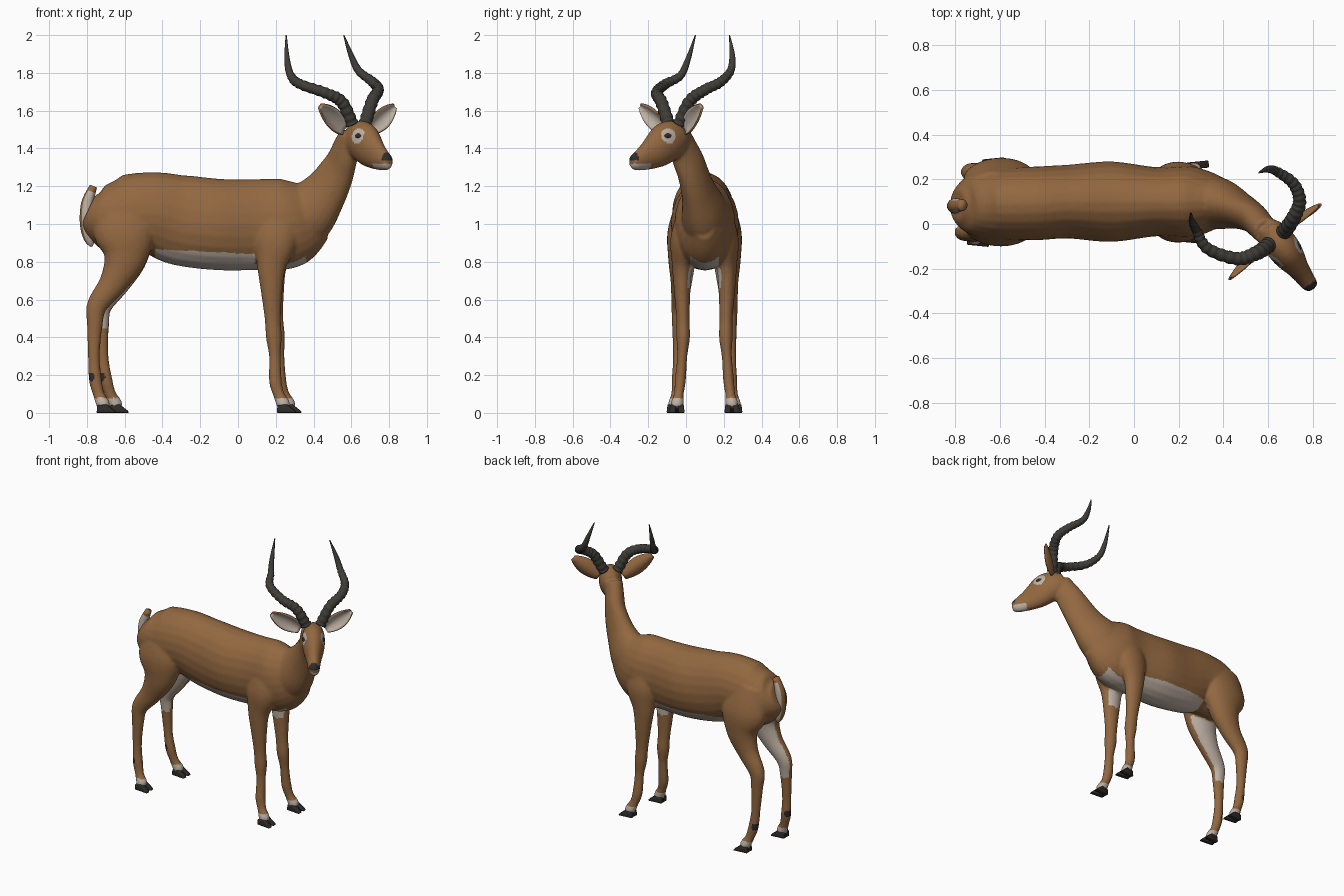
import bpy, bmesh, math
from mathutils import Vector, Matrix

if "Cube" in bpy.data.objects:
    bpy.data.objects.remove(bpy.data.objects["Cube"])


def material(name, rgb):
    m = bpy.data.materials.new(name)
    m.use_nodes = True
    m.diffuse_color = (*rgb, 1)
    m.node_tree.nodes["Principled BSDF"].inputs["Base Color"].default_value = (*rgb, 1)
    return m


COAT = material("tan coat", (0.29, 0.138, 0.052))
CREAM = material("cream fur", (0.52, 0.44, 0.37))
HORN = material("horn grey", (0.05, 0.046, 0.038))
DARK = material("hoof black", (0.028, 0.025, 0.023))

# Head frame: the head is turned away from the body axis
HEAD = Vector((0.64, -0.068, 0))
FWD = Vector((0.588, -0.809, 0))
SIDE = Vector((0.809, 0.588, 0))
UP = Vector((0, 0, 1))
MID = 0.098  # y of the body's middle plane


def make_object(name, bm, mats):
    bmesh.ops.recalc_face_normals(bm, faces=bm.faces)
    me = bpy.data.meshes.new(name)
    bm.to_mesh(me)
    bm.free()
    for m in mats:
        me.materials.append(m)
    me.shade_smooth()
    ob = bpy.data.objects.new(name, me)
    bpy.context.collection.objects.link(ob)
    return ob


def spline(p, steps):
    """Smooth interpolation through stations (x, y, z, half width, half depth)."""
    out = []
    for i in range(len(p) - 1):
        a, b, c, d = p[max(i - 1, 0)], p[i], p[i + 1], p[min(i + 2, len(p) - 1)]
        for k in range(steps):
            t = k / steps
            out.append([0.5 * (2 * q + (r - o) * t + (2 * o - 5 * q + 4 * r - s) * t * t
                               + (3 * q - o - 3 * r + s) * t ** 3)
                        for o, q, r, s in zip(a, b, c, d)])
    return out + [list(p[-1])]


def loft(bm, stations, ref=None, sides=24, steps=5, ripple=0):
    pts = spline(stations, steps)
    n = len(pts)
    rings = []
    for i, s in enumerate(pts):
        t = (Vector(pts[min(i + 1, n - 1)][:3]) - Vector(pts[max(i - 1, 0)][:3])).normalized()
        w = UP.cross(t) if ref is None else ref - t * ref.dot(t)
        w.normalize()
        h = t.cross(w)
        f = i / (n - 1)
        k = 1 + (0.07 * math.sin(f * ripple * math.tau) if f < 0.68 else 0)
        rings.append([bm.verts.new(Vector(s[:3])
                      + w * (s[3] * k * math.cos(a)) + h * (s[4] * k * math.sin(a)))
                      for a in (math.tau * j / sides for j in range(sides))])
    for r0, r1 in zip(rings, rings[1:]):
        for j in range(sides):
            m = (j + 1) % sides
            bm.faces.new((r0[j], r0[m], r1[m], r1[j]))
    bm.faces.new(rings[0])
    bm.faces.new(rings[-1])


def other_side(stations, stride):
    """Left leg: mirrored and stepping slightly forward near the ground."""
    return [(x + stride * max(0, 1 - z / 0.9), 2 * MID - y, z, a, b)
            for x, y, z, a, b in stations]


# Torso, neck, head and legs, fused into one skin
torso = [(-.79, .085, 1.08, .07, .08), (-.74, .085, 1.06, .13, .15),
         (-.62, .09, 1.04, .16, .215), (-.45, .092, 1.055, .165, .22),
         (-.3, .1, 1.02, .165, .24), (-.1, .1, .997, .18, .242),
         (.1, .1, .997, .155, .241), (.25, .1, 1.0, .16, .24),
         (.36, .1, 1.02, .125, .2), (.45, .095, 1.04, .07, .12)]
neck = [(.24, .1, 1.0, .13, .2), (.36, .095, 1.06, .12, .17), (.46, .065, 1.17, .085, .125),
        (.53, .03, 1.29, .068, .1), (.57, -.01, 1.39, .062, .085), (.6, -.04, 1.47, .06, .07)]
head_uz = [(-.08, 1.48, .04, .05), (-.03, 1.46, .066, .09), (.04, 1.435, .075, .108),
           (.1, 1.395, .067, .098), (.16, 1.362, .05, .077), (.22, 1.337, .04, .056),
           (.255, 1.328, .035, .044), (.275, 1.325, .022, .028)]
head = [(*(HEAD + FWD * u)[:2], z, w, h) for u, z, w, h in head_uz]
front_leg = [(.2, .01, 1.08, .05, .1), (.2, -.01, .92, .072, .115), (.178, -.02, .78, .054, .078),
             (.178, -.02, .65, .044, .058), (.184, -.016, .5, .035, .043),
             (.19, -.015, .4, .036, .042), (.195, -.02, .3, .027, .031),
             (.198, -.03, .17, .029, .034), (.215, -.038, .1, .026, .03),
             (.238, -.046, .05, .034, .036), (.246, -.048, .025, .03, .03)]
hind_leg = [(-.62, .04, 1.13, .08, .13), (-.6, -.005, .96, .092, .165),
            (-.6, -.02, .82, .075, .115), (-.66, -.025, .69, .056, .075),
            (-.745, -.035, .57, .043, .055), (-.758, -.04, .47, .034, .042),
            (-.763, -.042, .3, .027, .031), (-.756, -.045, .18, .03, .034),
            (-.738, -.052, .1, .026, .03), (-.716, -.06, .05, .034, .036),
            (-.708, -.062, .025, .03, .03)]
left_front, left_hind = other_side(front_leg, .03), other_side(hind_leg, .07)

bm = bmesh.new()
for part in (torso, neck, head):
    loft(bm, part)
for leg in (front_leg, left_front, hind_leg, left_hind):
    loft(bm, leg, ref=Vector((0, 1, 0)))
body = make_object("body", bm, [])
remesh = body.modifiers.new("fuse", "REMESH")
remesh.mode = "VOXEL"
remesh.voxel_size = 0.009
smooth = body.modifiers.new("soften", "SMOOTH")
smooth.factor, smooth.iterations = 0.5, 5
skin = bpy.data.meshes.new_from_object(body.evaluated_get(bpy.context.evaluated_depsgraph_get()))
body.modifiers.clear()
body.data = skin
skin.materials.clear()
for m in (COAT, CREAM, DARK):
    skin.materials.append(m)
skin.shade_smooth()

EYE = Vector((.075, .058, 1.465))


def coat_colour(c, n):
    x, y, z = c
    local = Vector(((c - HEAD).dot(FWD), abs((c - HEAD).dot(SIDE)), z))
    inward = n.y if y < MID else -n.y
    if z > 1.2 and x > .5:  # face markings
        if local.x > .25 and z > 1.34:
            return 2
        muzzle = local.x > .17 and z < 1.322
        return int(muzzle or (local - EYE).length < .042)
    if z < .08:  # pasterns
        return 1
    if x < -.6 and .1 < z < .3:  # fetlock marks
        cx = -.782 if y < MID else -.725
        return 2 if math.hypot(x - cx, z - .19) < .024 else 0
    if x < -.44:  # inner thighs
        return int(.45 < z < .92 and inward > .45)
    if x < .09:  # belly
        return int(z < .855 - .05 * (x + .2))
    if abs(y - MID) < .075 and z < .83 and x < .36:  # brisket
        return int(n.z < -.1 or inward > .5)
    return int(.66 < z < .8 and inward > .75)


for p in skin.polygons:
    p.material_index = coat_colour(p.center, p.normal)

# Horns with ridged lower lengths
horn_radius = (.034, .032, .029, .026, .021, .015, .003)
horns = {
    "left_horn": [(.672, -.035, 1.53), (.71, .02, 1.65), (.742, .1, 1.71), (.715, .18, 1.75),
                  (.64, .235, 1.81), (.6, .245, 1.89), (.56, .23, 2.0)],
    "right_horn": [(.603, -.093, 1.53), (.55, -.13, 1.645), (.46, -.155, 1.695),
                   (.33, -.11, 1.74), (.28, -.03, 1.785), (.26, .01, 1.87), (.255, .05, 2.0)]}
for name, path in horns.items():
    bm = bmesh.new()
    loft(bm, [(*p, r, r) for p, r in zip(path, horn_radius)], SIDE, 16, 18, 22)
    make_object(name, bm, [HORN])

# Cupped leaf-shaped ears, cream inside
ears = {"left_ear": ((.695, -.012, 1.495), (.832, .08, 1.622)),
        "right_ear": ((.565, -.105, 1.495), (.437, -.245, 1.622))}
for name, (base, tip) in ears.items():
    base, tip = Vector(base), Vector(tip)
    across = (tip - base).cross(FWD).normalized()
    bm = bmesh.new()
    rows = []
    for i in range(13):
        t = i / 12
        half = .006 + .044 * math.sin(math.pi * (.1 + .88 * t)) ** .8
        rows.append([bm.verts.new(base.lerp(tip, t) + across * (half * s)
                     + FWD * (.55 * half * (s * s - .5))) for s in (j / 5 - 1 for j in range(11))])
    for r0, r1 in zip(rows, rows[1:]):
        for j in range(10):
            bm.faces.new((r0[j], r0[j + 1], r1[j + 1], r1[j]))
    ear = make_object(name, bm, [CREAM, COAT])
    if sum((p.normal.dot(FWD) for p in ear.data.polygons)) < 0:
        ear.data.flip_normals()
    shell = ear.modifiers.new("thickness", "SOLIDIFY")
    shell.thickness, shell.offset = .01, -1
    shell.material_offset = shell.material_offset_rim = 1

# Eyes
for name, sgn in (("left_eye", 1), ("right_eye", -1)):
    bm = bmesh.new()
    bmesh.ops.create_uvsphere(bm, u_segments=20, v_segments=12, radius=1)
    spot = HEAD + FWD * EYE.x + SIDE * (sgn * EYE.y) + UP * EYE.z
    turn = Matrix.Rotation(math.atan2(FWD.y, FWD.x), 4, "Z")
    bm.transform(Matrix.Translation(spot) @ turn @ Matrix.Diagonal((.026, .014, .015, 1)))
    make_object(name, bm, [DARK])

# Tail: tan along the back, cream at the sides and underneath
bm = bmesh.new()
loft(bm, [(-.765, .085, 1.2, .025, .02), (-.797, .083, 1.11, .033, .033),
          (-.797, .08, 1.0, .034, .04), (-.785, .08, .92, .024, .03),
          (-.775, .08, .88, .005, .006)], Vector((0, 1, 0)))
tail = make_object("tail", bm, [COAT, CREAM])
for p in tail.data.polygons:
    p.material_index = int(p.normal.x > -.6 and p.center.z < 1.17)

# Cloven hooves
toe_profile = [(-.04, 0), (.062, 0), (.058, .01), (.012, .046), (-.036, .04)]
for name, leg in (("right_front", front_leg), ("left_front", left_front),
                  ("right_hind", hind_leg), ("left_hind", left_hind)):
    x, y = leg[-1][:2]
    bm = bmesh.new()
    for s in (-1, 1):
        toe = bmesh.ops.create_circle(bm, segments=5, radius=1)["verts"]
        for v, (a, b) in zip(toe, toe_profile):
            v.co = (a, -.016, b)
        face = bm.faces.new(toe)
        ext = bmesh.ops.extrude_face_region(bm, geom=[face])["geom"]
        moved = [g for g in ext if isinstance(g, bmesh.types.BMVert)]
        bmesh.ops.translate(bm, vec=(0, .032, 0), verts=moved)
        place = Matrix.Translation((x, y + s * .019, 0)) @ Matrix.Rotation(s * .1, 4, "Z")
        bmesh.ops.transform(bm, matrix=place, verts=toe + moved)
    hoof = make_object(name + "_hoof", bm, [DARK])
    bevel = hoof.modifiers.new("rounded edges", "BEVEL")
    bevel.width, bevel.segments = .005, 2
